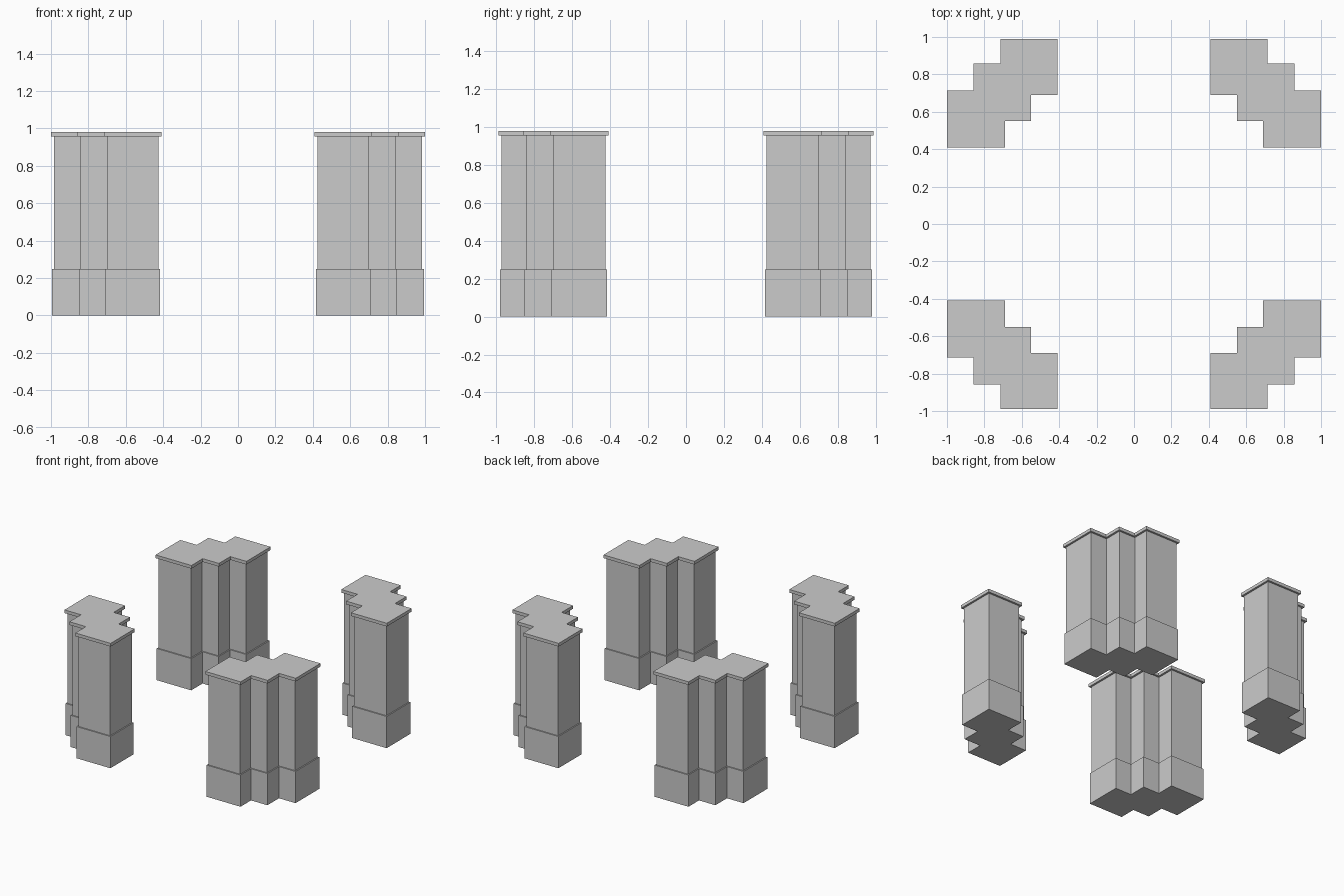
import bpy, bmesh
from mathutils import Vector

if "Cube" in bpy.data.objects:
    bpy.data.objects.remove(bpy.data.objects["Cube"])

# Stepped footprint of one tower (roof slab outline, counter-clockwise)
OUTLINE = [Vector(p) for p in (
    (0.41, 0.988), (0.41, 0.69), (0.55, 0.69), (0.55, 0.55), (0.69, 0.55), (0.69, 0.41),
    (1.0, 0.41), (1.0, 0.715), (0.857, 0.715), (0.857, 0.858), (0.715, 0.858), (0.715, 0.988))]


def inset(points, d):
    """Shrink a right-angled outline by d on every side."""
    result = []
    for i, p in enumerate(points):
        a = (p - points[i - 1]).normalized()
        b = (points[(i + 1) % len(points)] - p).normalized()
        result.append(p + d * (Vector((-a.y, a.x)) + Vector((-b.y, b.x))))
    return result


def tower_part(name, d, z0, z1):
    """Extrude the inset outline and mirror it to all four corners."""
    bm = bmesh.new()
    floor = bm.faces.new([bm.verts.new((p.x, p.y, z0)) for p in inset(OUTLINE, d)])
    ext = bmesh.ops.extrude_face_region(bm, geom=[floor], use_keep_orig=True)
    verts = [g for g in ext["geom"] if isinstance(g, bmesh.types.BMVert)]
    bmesh.ops.translate(bm, verts=verts, vec=(0, 0, z1 - z0))
    bmesh.ops.recalc_face_normals(bm, faces=bm.faces)
    mesh = bpy.data.meshes.new(name)
    bm.to_mesh(mesh)
    bm.free()
    obj = bpy.data.objects.new(name, mesh)
    bpy.context.collection.objects.link(obj)
    mirror = obj.modifiers.new("four_corners", "MIRROR")
    mirror.use_axis = (True, True, False)
    return obj


# Wide plinth, slimmer shaft, overhanging roof slab
tower_part("tower_base", 0.006, 0.0, 0.248)
tower_part("tower_shaft", 0.015, 0.248, 0.955)
tower_part("tower_roof_slab", 0.0, 0.955, 0.98)
